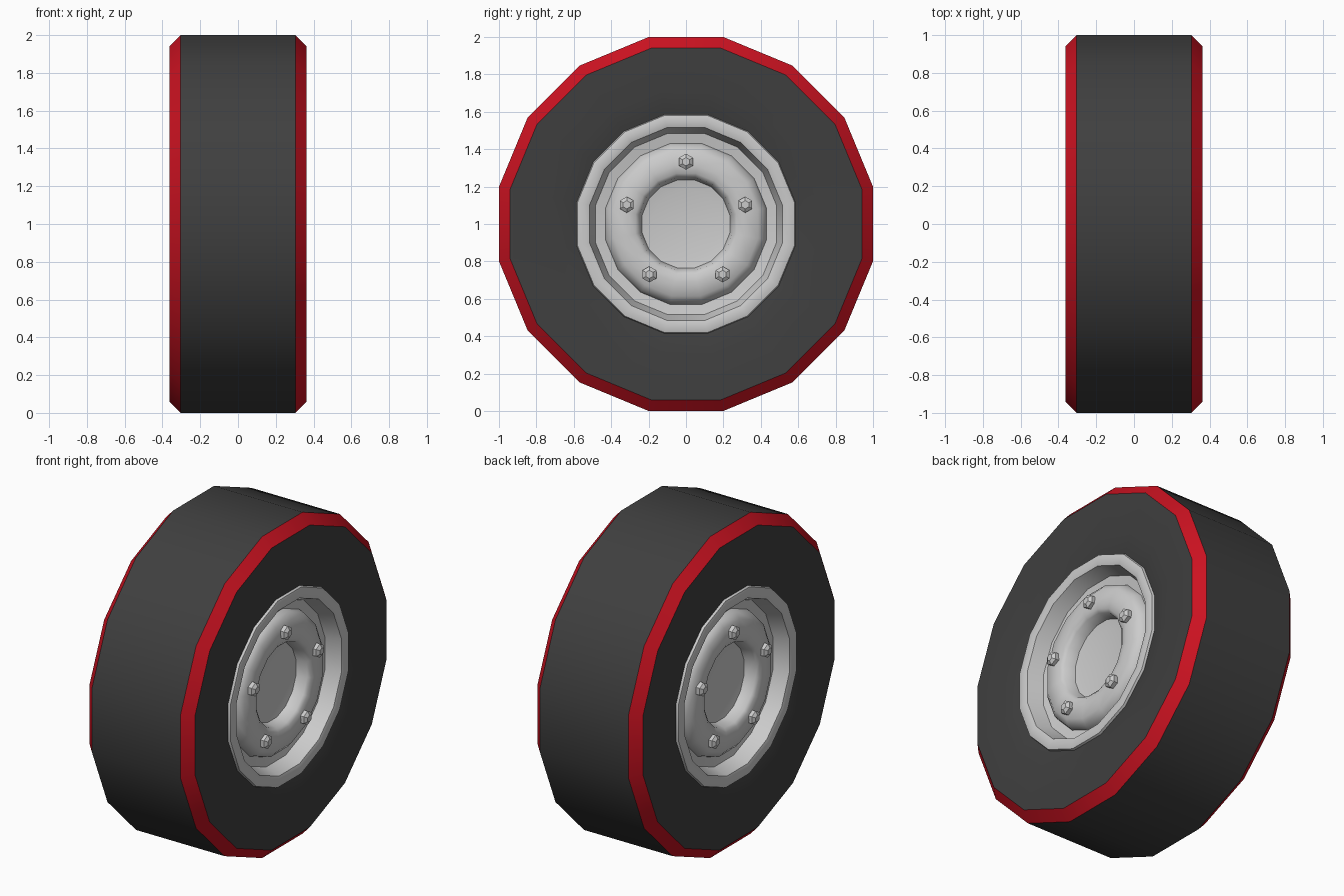
import bpy, bmesh, math

if "Cube" in bpy.data.objects:
    bpy.data.objects.remove(bpy.data.objects["Cube"])

SIDES = 16
AXLE_Z = 1.0


def material(name, color):
    m = bpy.data.materials.new(name)
    m.diffuse_color = color
    m.use_nodes = True
    m.node_tree.nodes["Principled BSDF"].inputs["Base Color"].default_value = m.diffuse_color
    return m


def finish(bm, name, mats=(), angle=35):
    bmesh.ops.recalc_face_normals(bm, faces=bm.faces)
    me = bpy.data.meshes.new(name)
    bm.to_mesh(me)
    bm.free()
    ob = bpy.data.objects.new(name, me)
    bpy.context.collection.objects.link(ob)
    for m in mats:
        me.materials.append(m)
    bpy.ops.object.select_all(action='DESELECT')
    ob.select_set(True)
    bpy.context.view_layer.objects.active = ob
    bpy.ops.object.shade_smooth_by_angle(angle=math.radians(angle))
    return ob


def lathe(bm, profile, bands=None):
    """Sweep (x, flat radius) points round the axle as a 16-sided ring."""
    k = 1 / math.cos(math.pi / SIDES)
    rings = []
    for x, r in profile:
        if r == 0:
            rings.append([bm.verts.new((x, 0, AXLE_Z))] * SIDES)
            continue
        rings.append([bm.verts.new((x, r * k * math.cos(a), AXLE_Z + r * k * math.sin(a)))
                      for a in [(i + .5) * 2 * math.pi / SIDES for i in range(SIDES)]])
    for j, (p, q) in enumerate(zip(rings, rings[1:])):
        for i in range(SIDES):
            n = (i + 1) % SIDES
            f = bm.faces.new(list(dict.fromkeys((p[i], p[n], q[n], q[i]))))
            f.material_index = bands[j] if bands else 0


rubber = material("dark_rubber", (0.05, 0.05, 0.05, 1))
red = material("red_trim", (0.6, 0.006, 0.015, 1))

# tyre: sidewalls, red bevels and tread
half = [(.335, .56), (.345, .60), (.363, .70), (.363, .94), (.305, 1.0)]
profile = [(-x, r) for x, r in half] + half[::-1]
bm = bmesh.new()
lathe(bm, profile, [0, 0, 0, 1, 0, 1, 0, 0, 0])
finish(bm, "tyre", (rubber, red))

# both wheel faces: rolled lip, groove, raised ring and hub recess
rim = [(.325, .59), (.355, .58), (.363, .55), (.352, .515), (.26, .485), (.25, .43),
       (.285, .42), (.315, .385), (.322, .31), (.315, .27), (.30, .25),
       (.235, .235), (.225, .18), (.22, 0)]
for side, label in ((1, "right"), (-1, "left")):
    bm = bmesh.new()
    lathe(bm, [(side * x, r) for x, r in rim])
    # open shell: make sure the faces look outwards
    ob = finish(bm, "rim_" + label, angle=50)
    me = ob.data
    if me.polygons[-1].normal.x * side < 0:
        me.flip_normals()

    # five domed hexagonal wheel nuts
    bm = bmesh.new()
    for n in range(5):
        a = math.pi / 2 + n * math.tau / 5
        cy, cz = .333 * math.cos(a), AXLE_Z + .333 * math.sin(a)
        rings = [[bm.verts.new((side * x, cy + r * math.sin(t * math.pi / 3),
                                cz + r * math.cos(t * math.pi / 3))) for t in range(6)]
                 for x, r in ((.30, .043), (.342, .043), (.356, .022))]
        for p, q in zip(rings, rings[1:]):
            for t in range(6):
                bm.faces.new((p[t], p[(t + 1) % 6], q[(t + 1) % 6], q[t]))
        bm.faces.new(rings[0])
        bm.faces.new(rings[-1])
    finish(bm, "wheel_nuts_" + label)
